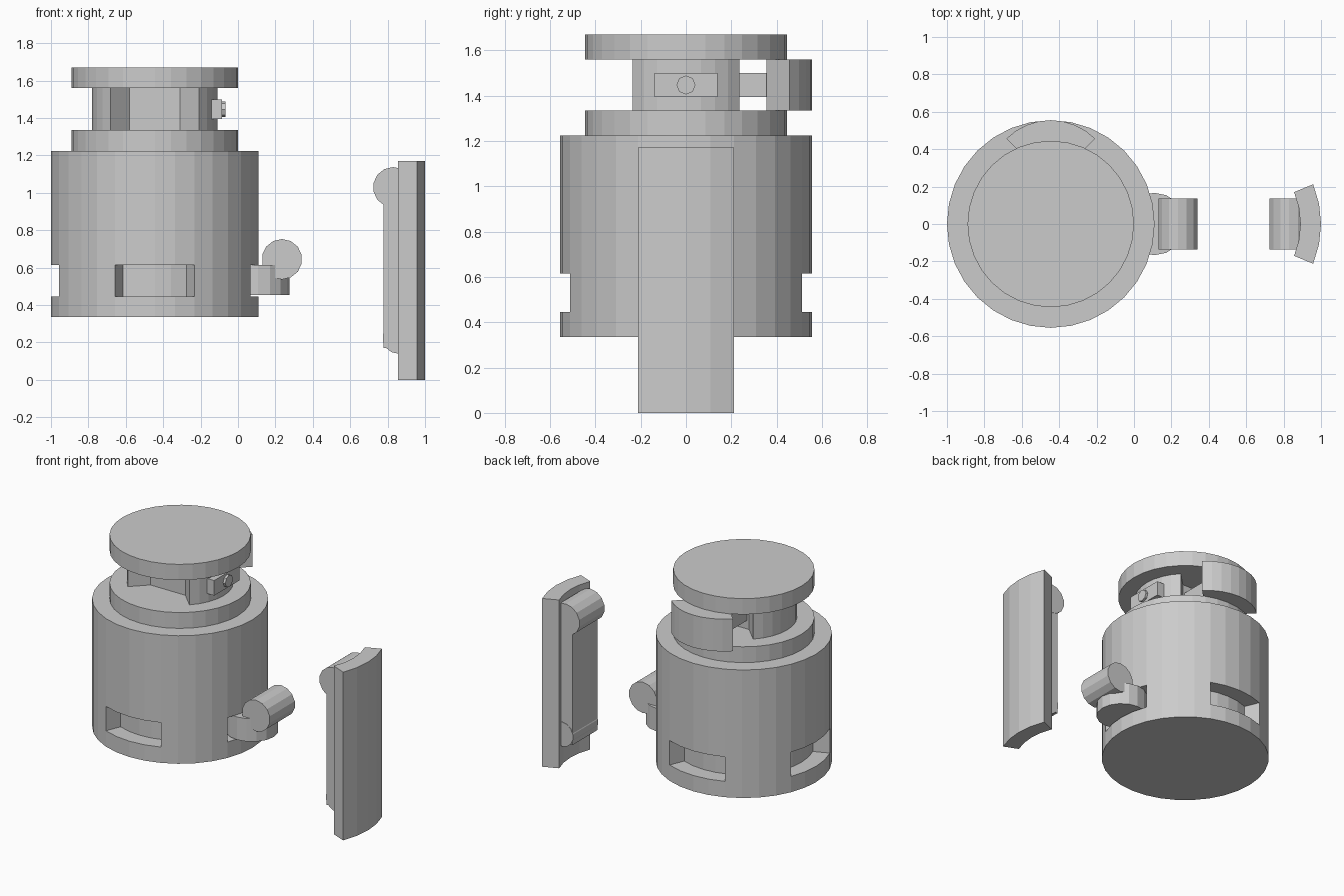
import bpy, bmesh
from math import sin, cos, pi, radians

if "Cube" in bpy.data.objects:
    bpy.data.objects.remove(bpy.data.objects["Cube"])

CX = -0.445            # axis of the main body
STEP = 2 * pi / 32     # facet angle


def pol(r, a, cx=CX, cy=0.0):
    return (cx + r * cos(a), cy + r * sin(a))


def arc(r, a0, a1, n, cx=CX, cy=0.0):
    a0, a1 = radians(a0), radians(a1)
    return [pol(r, a0 + (a1 - a0) * i / n, cx, cy) for i in range(n + 1)]


def loft(name, rings):
    """Skin a stack of (outline, z) rings with equal point counts."""
    bm = bmesh.new()
    loops = [[bm.verts.new((x, y, z)) for x, y in pts] for pts, z in rings]
    n = len(loops[0])
    for a, b in zip(loops, loops[1:]):
        for i in range(n):
            j = (i + 1) % n
            bm.faces.new((a[i], a[j], b[j], b[i]))
    bm.faces.new(loops[0][::-1])
    bm.faces.new(loops[-1])
    bmesh.ops.remove_doubles(bm, verts=bm.verts, dist=0.0002)
    bmesh.ops.recalc_face_normals(bm, faces=bm.faces)
    me = bpy.data.meshes.new(name)
    bm.to_mesh(me)
    bm.free()
    ob = bpy.data.objects.new(name, me)
    bpy.context.collection.objects.link(ob)
    return ob


def prism(name, pts, z0, z1):
    return loft(name, [(pts, z0), (pts, z1)])


def box(name, x0, x1, y0, y1, z0, z1):
    return prism(name, [(x0, y0), (x1, y0), (x1, y1), (x0, y1)], z0, z1)


def rod(name, r, loc, length, rot, n):
    bpy.ops.mesh.primitive_cylinder_add(vertices=n, radius=r, depth=length,
                                        location=loc, rotation=rot)
    bpy.context.object.name = name


def body_outline(r_out, r_slot):
    """Circle whose four slots drop to r_slot with radial walls."""
    pts = []
    for i in range(32):
        k, a = i % 8, i * STEP
        if k == 6:
            radii = (r_out, r_slot)
        elif k == 2:
            radii = (r_slot, r_out)
        else:
            radii = (r_slot,) if k in (7, 0, 1) else (r_out,)
        pts += [pol(r, a) for r in radii]
    return pts


# Main body with four slots and a stepped collar on top
R, RI = 0.555, 0.445
full, slot, collar = body_outline(R, R), body_outline(R, RI), body_outline(RI, RI)
loft("body", [(full, 0.335), (full, 0.445), (slot, 0.445), (slot, 0.615),
              (full, 0.615), (full, 1.225), (collar, 1.225), (collar, 1.335)])

# Neck: two opposite lobes around a narrow core
neck = []
for mid in (0, 180):
    neck += arc(0.335, mid - 45, mid + 45, 8)
    neck += [pol(0.19, radians(mid + 45)), pol(0.19, radians(mid + 135))]
prism("neck", neck, 1.335, 1.56)

# Top cap
prism("cap", [pol(RI, i * STEP) for i in range(32)], 1.56, 1.67)

# Neck segment pulled out to the back, with its tongue
seg = arc(0.335, 45, 135, 8, CX, 0.22) + arc(0.19, 135, 45, 1, CX, 0.22)
prism("neck_segment", seg, 1.335, 1.56)
box("segment_tongue", CX - 0.12, CX + 0.12, 0.13, 0.36, 1.395, 1.50)

# Latch plate and button on the right of the neck
box("latch_plate", -0.2, -0.085, -0.14, 0.14, 1.395, 1.50)
rod("latch_button", 0.042, (-0.084, 0, 1.447), 0.032, (0, pi / 2, 0), 8)

# Hinge foot and hinge barrel on the right of the body
prism("hinge_foot", [pol(0.167, i * pi / 8, 0.108) for i in range(16)], 0.455, 0.614)
rod("hinge_barrel", 0.108, (0.235, 0, 0.645), 0.275, (pi / 2, 0, 0), 14)

# Detached curved panel with two barrels and a spine on its inner side
prism("panel", arc(R, -22.5, 22.5, 4, RI) + arc(RI, 22.5, -22.5, 4, RI), 0, 1.17)
rod("panel_upper_barrel", 0.108, (0.83, 0, 1.03), 0.275, (pi / 2, 0, 0), 14)
rod("panel_lower_barrel", 0.085, (0.857, 0, 0.225), 0.275, (pi / 2, 0, 0), 14)
box("panel_spine", 0.777, 0.885, -0.135, 0.135, 0.17, 1.0)
